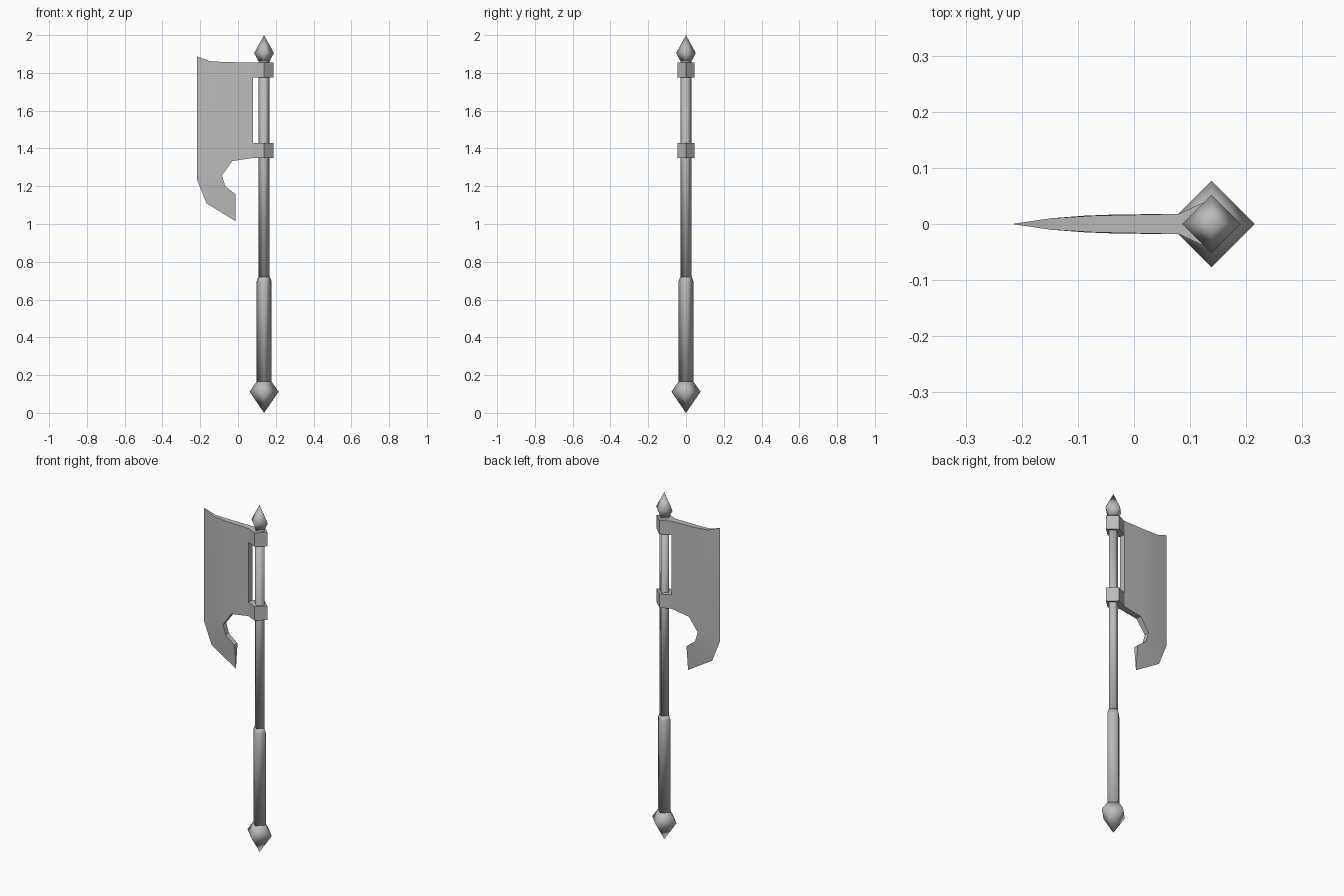
import bpy, bmesh, math

cube = bpy.data.objects.get("Cube")
if cube:
    bpy.data.objects.remove(cube, do_unlink=True)

AXIS = 0.138  # x of the shaft

steel = bpy.data.materials.new("grey_steel")
steel.use_nodes = True
colour = (0.5, 0.5, 0.5, 1)
steel.diffuse_color = colour
steel.node_tree.nodes["Principled BSDF"].inputs["Base Color"].default_value = colour


def finish(name, bm, smooth_angle):
    bmesh.ops.remove_doubles(bm, verts=bm.verts, dist=1e-5)
    bmesh.ops.recalc_face_normals(bm, faces=bm.faces)
    mesh = bpy.data.meshes.new(name)
    bm.to_mesh(mesh)
    bm.free()
    mesh.materials.append(steel)
    ob = bpy.data.objects.new(name, mesh)
    bpy.context.collection.objects.link(ob)
    bpy.ops.object.select_all(action="DESELECT")
    ob.select_set(True)
    bpy.context.view_layer.objects.active = ob
    bpy.ops.object.shade_smooth_by_angle(angle=math.radians(smooth_angle))
    return ob


def turned(name, profile):
    """Four-sided turned part from (radius, z) pairs, corners on the axes."""
    bm = bmesh.new()
    rings = []
    for r, z in profile:
        rings.append([bm.verts.new((AXIS + r * math.cos(k * math.pi / 2),
                                    r * math.sin(k * math.pi / 2), z)) for k in range(4)])
    for a, b in zip(rings, rings[1:]):
        for k in range(4):
            n = (k + 1) % 4
            bm.faces.new((a[k], a[n], b[n], b[k]))
    bmesh.ops.remove_doubles(bm, verts=bm.verts, dist=1e-5)
    bmesh.ops.holes_fill(bm, edges=bm.edges)
    return finish(name, bm, 100)


# Handle, bottom to top
turned("pommel", [(0, 0), (0.077, 0.112), (0.04, 0.165)])
turned("grip", [(0.04, 0.165), (0.04, 0.695), (0.031, 0.72)])
turned("shaft", [(0.03, 0.71), (0.03, 1.865)])
turned("finial", [(0.028, 1.86), (0.052, 1.905), (0, 2.0)])

# Collars that clasp the shaft and hold the blade
CLASP = [(0.08, 0.018), (0.08, -0.018), (AXIS, -0.045), (0.187, 0), (AXIS, 0.045)]
for name, low, high in (("lower_collar", 1.35, 1.43), ("upper_collar", 1.775, 1.855)):
    bm = bmesh.new()
    base = bm.faces.new([bm.verts.new((x, y, low)) for x, y in CLASP])
    top = bmesh.ops.extrude_face_region(bm, geom=[base])["geom"]
    for v in top:
        if isinstance(v, bmesh.types.BMVert):
            v.co.z = high
    if not base.is_valid or len(bm.faces) < 7:
        bmesh.ops.holes_fill(bm, edges=bm.edges)
    finish(name, bm, 30)

# Blade: (x, z, half thickness); the cutting edge has no thickness
POINTS = {
    "edge_top": (-0.217, 1.888, 0), "edge_low": (-0.217, 1.235, 0),
    "beard": (-0.167, 1.11, 0), "tip": (-0.013, 1.015, 0),
    "top_a": (-0.15, 1.862, 0.01), "top_b": (-0.07, 1.857, 0.015),
    "top_back": (0.08, 1.855, 0.018), "low_back": (0.08, 1.35, 0.018),
    "neck": (-0.03, 1.333, 0.017), "hook_a": (-0.085, 1.257, 0.015),
    "hook_b": (-0.068, 1.2, 0.014), "hook_end": (-0.013, 1.157, 0.014),
    "middle": (-0.15, 1.25, 0.01),
}
PATCHES = [
    "edge_top edge_low middle top_a", "top_a middle hook_a top_b",
    "top_b hook_a neck", "top_b neck low_back top_back",
    "edge_low beard hook_b middle", "middle hook_b hook_a",
    "beard tip hook_end hook_b",
]
RIM = "edge_top top_a top_b top_back low_back neck hook_a hook_b hook_end tip".split()

bm = bmesh.new()
sides = []
for s in (-1, 1):
    side = {}
    for key, (x, z, t) in POINTS.items():
        shared = t == 0 and sides
        side[key] = sides[0][key] if shared else bm.verts.new((x, s * t, z))
    sides.append(side)
    for patch in PATCHES:
        bm.faces.new([side[k] for k in patch.split()])
for a, b in zip(RIM, RIM[1:]):
    ring = [sides[0][a], sides[0][b], sides[1][b], sides[1][a]]
    bm.faces.new(list(dict.fromkeys(ring)))
finish("blade", bm, 30)
